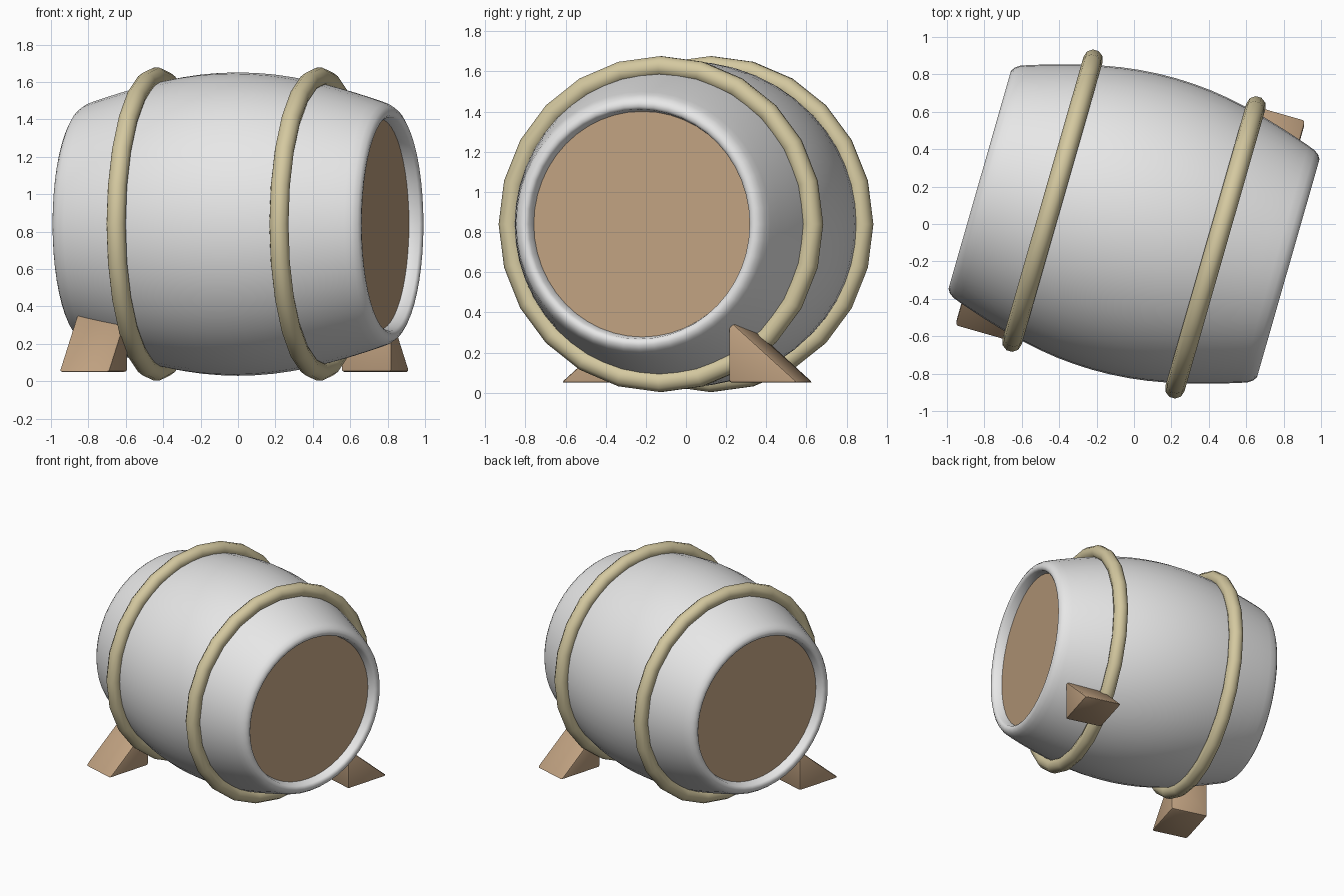
import bpy
import bmesh
import math
from mathutils import Matrix, Vector

cube = bpy.data.objects.get("Cube")
if cube:
    bpy.data.objects.remove(cube)

CENTRE_Z = 0.84
TURN = Matrix.Rotation(math.radians(-16), 4, "Z")   # barrel lies turned on the ground


def material(name, colour):
    m = bpy.data.materials.new(name)
    m.use_nodes = True
    m.diffuse_color = colour
    bsdf = next(n for n in m.node_tree.nodes if n.type == "BSDF_PRINCIPLED")
    bsdf.inputs["Base Color"].default_value = colour
    return m


pale = material("pale grey", (0.8, 0.8, 0.8, 1))
wood = material("brown wood", (0.53, 0.36, 0.22, 1))
straw = material("straw hoop", (0.66, 0.58, 0.35, 1))


def finish(name, bm, mats, angle=40):
    bmesh.ops.recalc_face_normals(bm, faces=bm.faces)
    bm.transform(TURN)
    mesh = bpy.data.meshes.new(name)
    bm.to_mesh(mesh)
    bm.free()
    for m in mats:
        mesh.materials.append(m)
    obj = bpy.data.objects.new(name, mesh)
    bpy.context.collection.objects.link(obj)
    bpy.ops.object.select_all(action="DESELECT")
    bpy.context.view_layer.objects.active = obj
    obj.select_set(True)
    bpy.ops.object.shade_smooth_by_angle(angle=math.radians(angle))
    return obj


def lathe(bm, profile, steps, closed=False):
    """Revolve (along, radius) points about the barrel's long axis."""
    rings = []
    for along, radius in profile:
        ring = []
        for i in range(steps):
            a = math.tau * i / steps
            ring.append(bm.verts.new((along, radius * math.sin(a),
                                      CENTRE_Z - radius * math.cos(a))))
        rings.append(ring)
    pairs = list(zip(rings, rings[1:]))
    if closed:
        pairs.append((rings[-1], rings[0]))
    for r, s in pairs:
        for i in range(steps):
            j = (i + 1) % steps
            bm.faces.new((r[i], r[j], s[j], s[i]))
    return rings


# Barrel body with rounded rims and recessed wooden ends
half = [(0.1, 0.808), (0.2, 0.80), (0.3, 0.786), (0.4, 0.767), (0.5, 0.743),
        (0.6, 0.716), (0.7, 0.686), (0.78, 0.66), (0.82, 0.645), (0.845, 0.627),
        (0.858, 0.605), (0.856, 0.585), (0.845, 0.572), (0.79, 0.562)]
profile = [(-x, r) for x, r in reversed(half)] + [(0, 0.811)] + half
bm = bmesh.new()
rings = lathe(bm, profile, 48)
for end in (rings[0], rings[-1]):
    bm.faces.new(end).material_index = 1
finish("barrel_body", bm, [pale, wood])

# Two hoops
for name, along in (("left_hoop", 0.453), ("right_hoop", -0.453)):
    bm = bmesh.new()
    section = [(along + 0.053 * math.cos(math.tau * k / 10),
                0.786 + 0.053 * math.sin(math.tau * k / 10)) for k in range(10)]
    lathe(bm, section, 24, closed=True)
    finish(name, bm, [straw], 60)

# Wedge feet with softened edges, at opposite corners
for name, side, near in (("back_foot", 1, 0.45), ("front_foot", -1, 0.49)):
    bm = bmesh.new()
    wedge = [(0.43, 0.05), (0.79, 0.05), (0.43, 0.365)]
    verts = [bm.verts.new((side * near, side * y, z)) for y, z in wedge]
    face = bm.faces.new(verts)
    out = bmesh.ops.extrude_face_region(bm, geom=[face])
    moved = [v for v in out["geom"] if isinstance(v, bmesh.types.BMVert)]
    bmesh.ops.translate(bm, verts=moved, vec=Vector((side * 0.28, 0, 0)))
    bmesh.ops.recalc_face_normals(bm, faces=bm.faces)
    bmesh.ops.bevel(bm, geom=bm.edges[:], offset=0.014, segments=2,
                    profile=0.5, affect="EDGES")
    finish(name, bm, [wood], 35)
